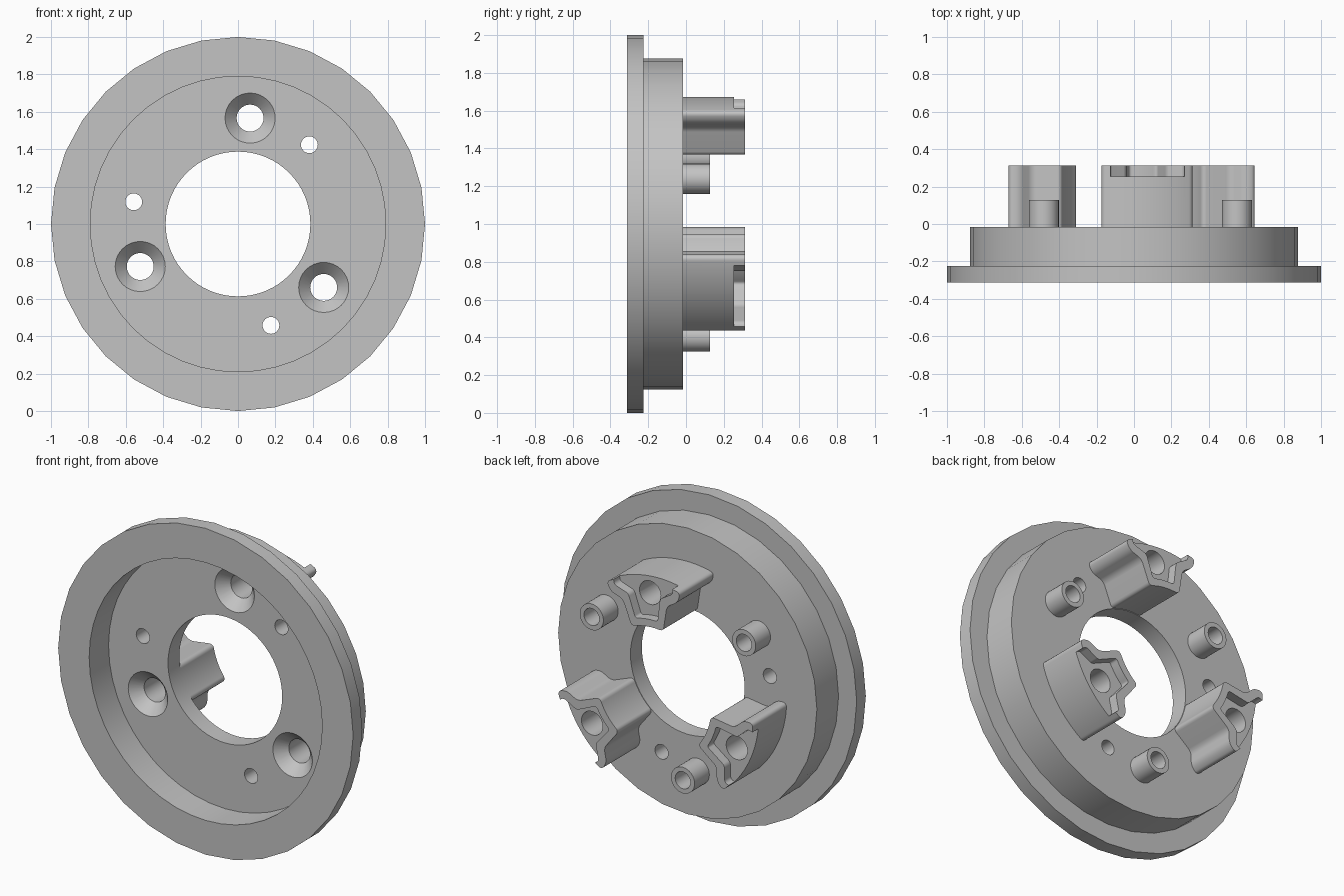
import bpy, bmesh, math
from mathutils import Vector

if "Cube" in bpy.data.objects:
    bpy.data.objects.remove(bpy.data.objects["Cube"])

grey = bpy.data.materials.new("plain grey")
grey.use_nodes = True
COLOUR = (0.55, 0.55, 0.55, 1)
grey.diffuse_color = COLOUR
grey.node_tree.nodes["Principled BSDF"].inputs["Base Color"].default_value = COLOUR

FRONT, STEP, FLOOR, FACE, TOP = -0.313, -0.225, -0.125, -0.015, 0.313
JAW_ANGLES = [math.radians(83.5 + 120 * i) for i in range(3)]
HOLE_R = 0.57


def finish(bm, name):
    bmesh.ops.recalc_face_normals(bm, faces=bm.faces)
    mesh = bpy.data.meshes.new(name)
    bm.to_mesh(mesh)
    bm.free()
    mesh.materials.append(grey)
    obj = bpy.data.objects.new(name, mesh)
    bpy.context.collection.objects.link(obj)
    return obj


def lathe(name, profile, sides, centre=(0, 0)):
    """Solid of (radius, y) rings around an axis along y."""
    bm = bmesh.new()
    rings = []
    for r, y in profile:
        angles = [2 * math.pi * i / sides for i in range(sides)]
        rings.append([bm.verts.new((centre[0] + r * math.cos(a), y,
                                    1 + centre[1] + r * math.sin(a))) for a in angles])
    for a, b in zip(rings, rings[1:]):
        for i in range(sides):
            j = (i + 1) % sides
            bm.faces.new((a[i], a[j], b[j], b[i]))
    bm.faces.new(rings[0])
    bm.faces.new(rings[-1])
    return finish(bm, name)


def prism(name, outline, angle, y0, y1, radius):
    """Extrude a (sideways, outward) outline along y, rounding its corners."""
    u = Vector((math.cos(angle), 0, math.sin(angle)))
    v = Vector((-math.sin(angle), 0, math.cos(angle)))
    bm = bmesh.new()
    base = [bm.verts.new(v * s + u * r + Vector((0, y0, 1))) for s, r in outline]
    face = bm.faces.new(base)
    grown = bmesh.ops.extrude_face_region(bm, geom=[face])["geom"]
    bmesh.ops.translate(bm, vec=(0, y1 - y0, 0),
                        verts=[g for g in grown if isinstance(g, bmesh.types.BMVert)])
    bmesh.ops.recalc_face_normals(bm, faces=bm.faces)
    corners = [e for e in bm.edges
               if abs(e.verts[0].co.y - e.verts[1].co.y) > 0.01
               and e.calc_face_angle() > math.radians(20)]
    bmesh.ops.bevel(bm, geom=corners, offset=radius, segments=4,
                    profile=0.5, affect='EDGES')
    return finish(bm, name)


def cut(obj, cutters):
    """Subtract the cutters, bake the result and drop the cutters."""
    for c in cutters:
        c.hide_render = True
        mod = obj.modifiers.new("cut", 'BOOLEAN')
        mod.operation, mod.solver, mod.object = 'DIFFERENCE', 'EXACT', c
    bpy.context.view_layer.update()
    deps = bpy.context.evaluated_depsgraph_get()
    mesh = bpy.data.meshes.new_from_object(obj.evaluated_get(deps))
    obj.modifiers.clear()
    obj.data = mesh
    for c in cutters:
        bpy.data.objects.remove(c)


def smooth(obj):
    bpy.ops.object.select_all(action='DESELECT')
    obj.select_set(True)
    bpy.context.view_layer.objects.active = obj
    bpy.ops.object.shade_smooth_by_angle(angle=math.radians(30))


def polar(angle, r):
    return (r * math.cos(angle), r * math.sin(angle))


def mirrored(half):
    return half + [(-s, r) for s, r in reversed(half) if s > 1e-6]


def arc(r, a0, a1, n):
    """Points on a circle about the plate axis, angles from the jaw's middle line."""
    steps = [math.radians(a0 + (a1 - a0) * i / n) for i in range(n + 1)]
    return [(r * math.sin(a), r * math.cos(a)) for a in steps]


# Flanged plate with front recess, bore, countersunk holes and small holes
plate = lathe("flanged_plate", [(1, FRONT), (1, STEP), (0.877, STEP), (0.877, FACE)], 32)
cutters = [lathe("recess_cutter", [(0.79, -0.5), (0.79, FLOOR)], 48),
           lathe("bore_cutter", [(0.387, -0.5), (0.387, 0.5)], 64)]
for a in JAW_ANGLES:
    cutters.append(lathe("countersink_cutter",
                         [(0.134, -0.2), (0.134, FLOOR), (0.072, FLOOR + 0.065), (0.072, 0.2)],
                         32, polar(a, HOLE_R)))
    cutters.append(lathe("small_hole_cutter", [(0.045, -0.2), (0.045, 0.2)], 24,
                         polar(a - math.radians(35.5), HOLE_R)))
cut(plate, cutters)
smooth(plate)

# Winged jaws with an open pocket, and hollow posts between them
jaw_outline = mirrored(arc(0.39, 0, 16, 4) + [(0.15, 0.53), (0.228, 0.566)]
                       + arc(0.672, 22, 0, 8))
pocket_outline = mirrored(arc(0.435, 0, 10, 3)
                          + [(0.108, 0.57), (0.2, 0.612), (0.2, 0.75)])
for i, a in enumerate(JAW_ANGLES, 1):
    jaw = prism(f"jaw_{i}", jaw_outline, a, FACE, TOP, 0.024)
    cut(jaw, [prism("pocket_cutter", pocket_outline, a, 0.255, 0.5, 0.015),
              lathe("jaw_hole_cutter", [(0.072, -0.2), (0.072, 0.5)], 32, polar(a, HOLE_R))])
    smooth(jaw)

    spot = polar(a - math.radians(60), 0.6)
    post = lathe(f"post_{i}", [(0.08, FACE), (0.08, 0.128)], 32, spot)
    cut(post, [lathe("post_hole_cutter", [(0.052, 0.0), (0.052, 0.5)], 24, spot)])
    smooth(post)
